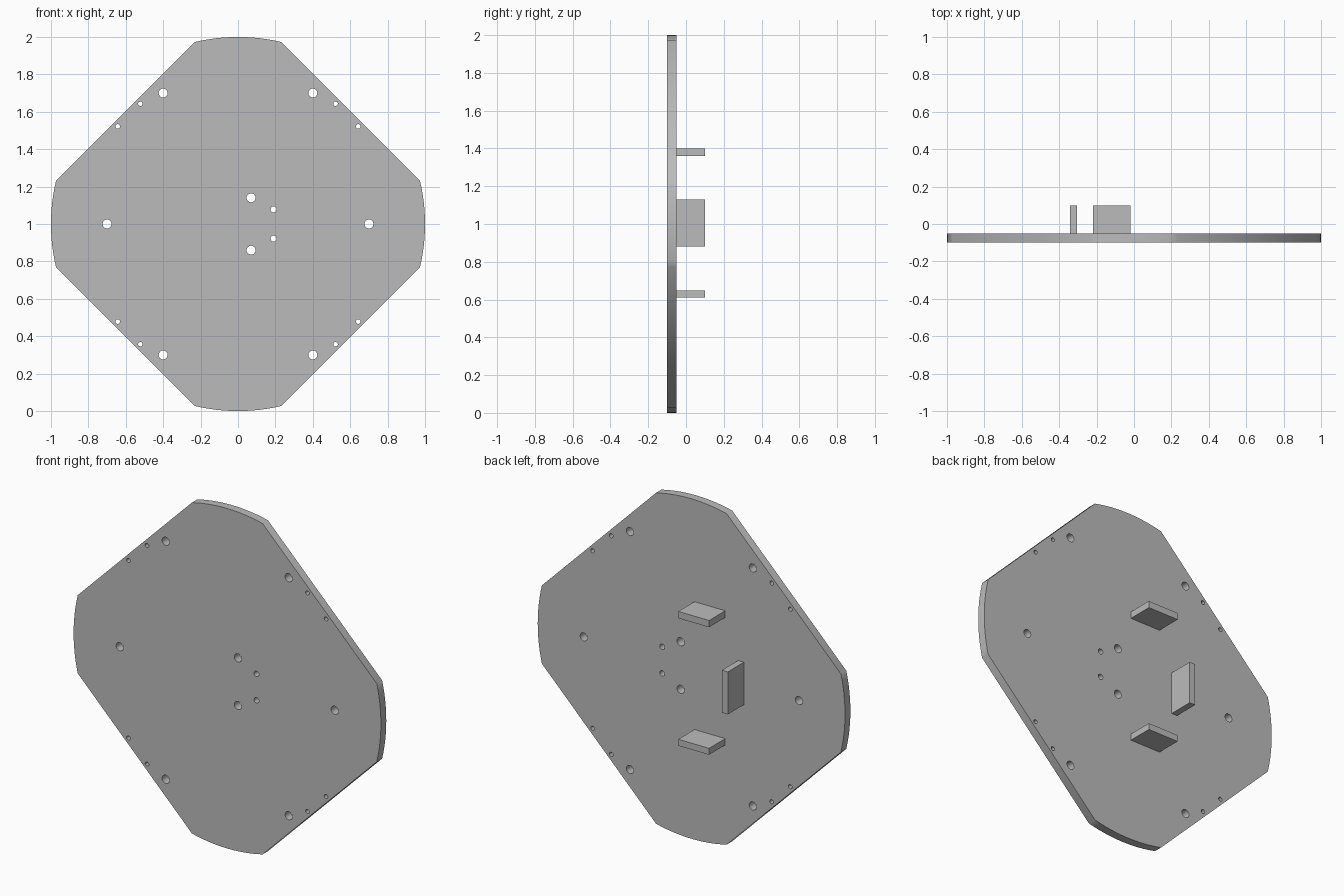
import bpy
from math import asin, cos, sin, pi

cube = bpy.data.objects.get("Cube")
if cube:
    bpy.data.objects.remove(cube, do_unlink=True)

grey = bpy.data.materials.new("plain_grey")
grey.use_nodes = True
color = (0.5, 0.5, 0.5, 1)
grey.diffuse_color = color
grey.node_tree.nodes["Principled BSDF"].inputs["Base Color"].default_value = color

FRONT, BACK, TAB_END = -0.10, -0.05, 0.10


def circle(x, z, r, n=24):
    return [(x + r * cos(2 * pi * i / n), z + r * sin(2 * pi * i / n)) for i in range(n)]


# Plate outline: a unit disc cut by four diagonal flats
half = asin(0.23)
outline = []
for quarter in range(4):
    for i in range(13):
        a = quarter * pi / 2 - half + 2 * half * i / 12
        outline.append((cos(a), sin(a)))

# Mounting holes, listed as centre and radius
holes = []
for s in (-1, 1):
    holes += [(0.7 * s, 0, 0.024), (0.07, 0.14 * s, 0.024), (0.19, 0.078 * s, 0.016)]
    for t in (-1, 1):
        holes += [(0.4 * s, 0.7 * t, 0.024),
                  (0.522 * s, 0.643 * t, 0.012), (0.643 * s, 0.522 * t, 0.012)]

# Plate: filled profile with holes, extruded to thickness
profile = bpy.data.curves.new("plate_profile", "CURVE")
profile.dimensions = "2D"
profile.fill_mode = "BOTH"
profile.extrude = (BACK - FRONT) / 2
for loop in [outline] + [circle(*h) for h in holes]:
    spline = profile.splines.new("POLY")
    spline.points.add(len(loop) - 1)
    for point, (x, z) in zip(spline.points, loop):
        point.co = (x, z, 0, 1)
    spline.use_cyclic_u = True
plate = bpy.data.objects.new("plate", profile)
plate.location = (0, (FRONT + BACK) / 2, 1)
plate.rotation_euler = (pi / 2, 0, 0)
bpy.context.collection.objects.link(plate)
bpy.ops.object.select_all(action="DESELECT")
plate.select_set(True)
bpy.context.view_layer.objects.active = plate
bpy.ops.object.convert(target="MESH")
plate = bpy.context.object
plate.name = "plate"
plate.data.materials.clear()
plate.data.materials.append(grey)

# Weld the caps to the walls so the shading is clean
bpy.ops.object.mode_set(mode="EDIT")
bpy.ops.mesh.select_all(action="SELECT")
bpy.ops.mesh.remove_doubles(threshold=0.0001)
bpy.ops.mesh.normals_make_consistent(inside=False)
bpy.ops.object.mode_set(mode="OBJECT")
bpy.ops.object.shade_smooth_by_angle(angle=0.6)


# Rear tabs
def tab(name, x0, x1, z0, z1):
    bpy.ops.mesh.primitive_cube_add(
        size=1, location=((x0 + x1) / 2, (BACK + TAB_END) / 2, (z0 + z1) / 2))
    ob = bpy.context.object
    ob.name = name
    ob.scale = (x1 - x0, TAB_END - BACK, z1 - z0)
    bpy.ops.object.transform_apply(location=False, rotation=False, scale=True)
    ob.data.materials.append(grey)


tab("upper_tab", -0.22, -0.02, 1.36, 1.40)
tab("lower_tab", -0.22, -0.02, 0.61, 0.648)
tab("side_tab", -0.342, -0.304, 0.88, 1.13)
